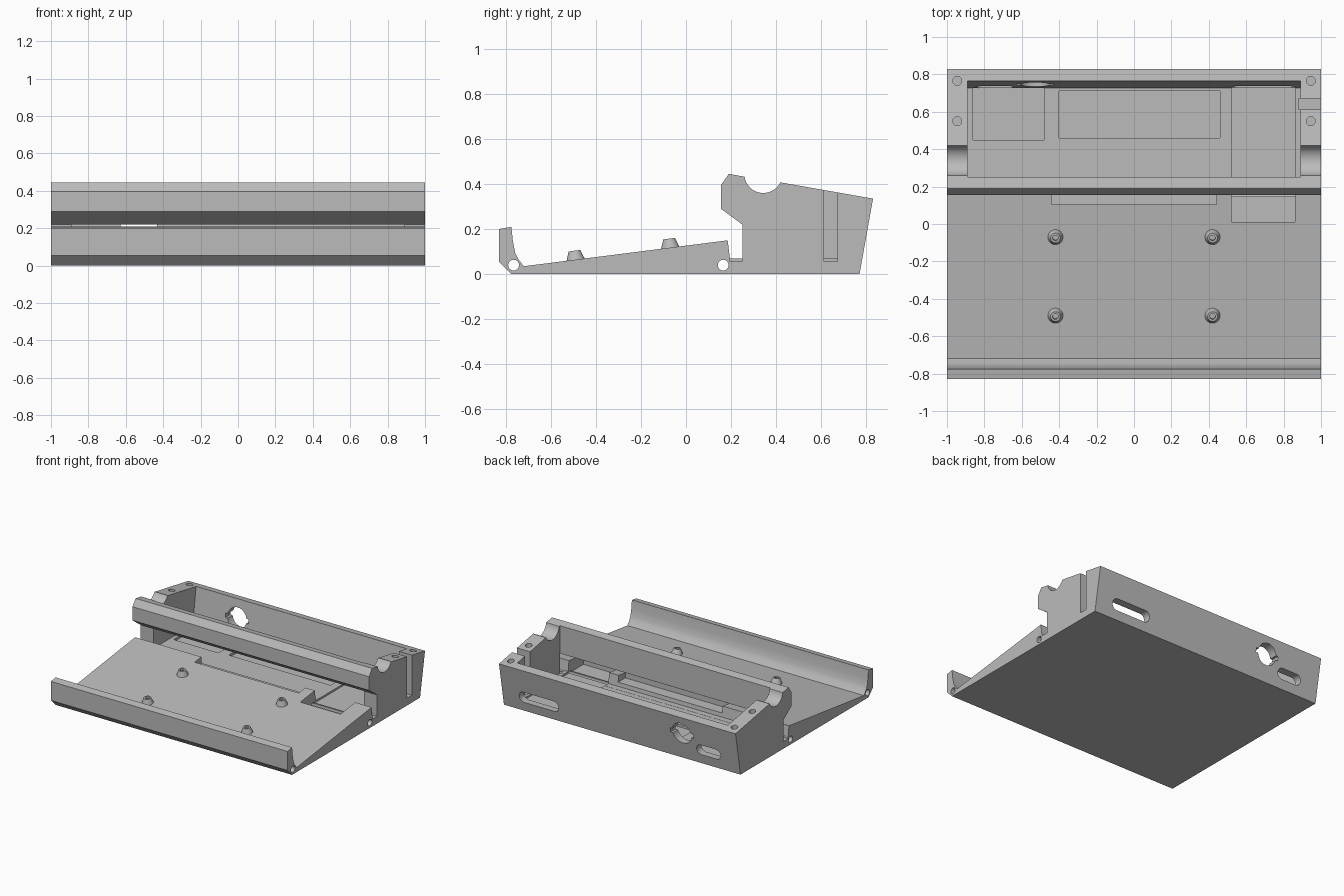
import bpy, bmesh, math
from mathutils import Matrix, Vector

cube = bpy.data.objects.get("Cube")
if cube:
    bpy.data.objects.remove(cube, do_unlink=True)

# Single flat colour
grey = bpy.data.materials.new("plain_grey")
grey.use_nodes = True
COLOUR = (0.5, 0.5, 0.5, 1)
grey.diffuse_color = COLOUR
grey.node_tree.nodes["Principled BSDF"].inputs["Base Color"].default_value = COLOUR


def add_object(name, bm):
    bmesh.ops.recalc_face_normals(bm, faces=bm.faces)
    mesh = bpy.data.meshes.new(name)
    bm.to_mesh(mesh)
    bm.free()
    mesh.materials.append(grey)
    obj = bpy.data.objects.new(name, mesh)
    bpy.context.collection.objects.link(obj)
    return obj


def prism(name, points, start, end, axis="X"):
    """Extrude a closed 2D profile along X (points are y,z) or Y (points are x,z)."""
    place = (lambda a, b: (start, a, b)) if axis == "X" else (lambda a, b: (a, start, b))
    step = (end - start, 0, 0) if axis == "X" else (0, end - start, 0)
    bm = bmesh.new()
    face = bm.faces.new([bm.verts.new(place(a, b)) for a, b in points])
    ext = bmesh.ops.extrude_face_region(bm, geom=[face])
    moved = [v for v in ext["geom"] if isinstance(v, bmesh.types.BMVert)]
    bmesh.ops.translate(bm, verts=moved, vec=step)
    return add_object(name, bm)


def box(name, x0, x1, y0, y1, z0, z1):
    return prism(name, [(y0, z0), (y1, z0), (y1, z1), (y0, z1)], x0, x1)


def arc(cx, cy, r, a0, a1, n):
    angles = [math.radians(a0 + (a1 - a0) * i / n) for i in range(n + 1)]
    return [(cx + r * math.cos(a), cy + r * math.sin(a)) for a in angles]


def circle(cx, cy, r, n=32):
    return arc(cx, cy, r, 0, 360 - 360 / n, n - 1)


def stadium(cx, cz, half, r):
    return arc(cx + half, cz, r, -90, 90, 12) + arc(cx - half, cz, r, 90, 270, 12)


def cone(name, r1, r2, depth, matrix):
    bm = bmesh.new()
    bmesh.ops.create_cone(bm, cap_ends=True, segments=32, radius1=r1, radius2=r2,
                          depth=depth, matrix=matrix)
    return add_object(name, bm)


def activate(obj):
    bpy.ops.object.select_all(action="DESELECT")
    obj.select_set(True)
    bpy.context.view_layer.objects.active = obj


def cut(target, cutter):
    cutter.hide_render = True
    mod = target.modifiers.new("cut", "BOOLEAN")
    mod.operation = "DIFFERENCE"
    mod.solver = "EXACT"
    mod.object = cutter
    activate(target)
    bpy.ops.object.modifier_apply(modifier=mod.name)
    bpy.data.objects.remove(cutter, do_unlink=True)


# Case body: one side profile swept across the full width
profile = [(-0.775, 0), (0.77, 0), (0.83, 0.335), (0.42, 0.407)]
profile += arc(0.343, 0.444, 0.084, -24, -172, 16)
profile += [(0.245, 0.435), (0.19, 0.445), (0.155, 0.395), (0.155, 0.29),
            (0.25, 0.22), (0.25, 0.07), (0.195, 0.07), (0.185, 0.15),
            (-0.72, 0.035), (-0.745, 0.068), (-0.758, 0.095), (-0.768, 0.145),
            (-0.775, 0.21), (-0.83, 0.2), (-0.83, 0.055)]
body = prism("case_body", profile, -1, 1)

# Rear compartment behind the crossbar
cut(body, prism("compartment", [(0.24, 0.069), (0.726, 0.069), (0.787, 0.5),
                                (0.25, 0.5), (0.25, 0.222), (0.24, 0.215)], -0.89, 0.89))

# Floor pockets and recesses in the sloping deck
cut(body, box("left_channel", 0.52, 0.86, 0.01, 0.73, 0.055, 0.2))
cut(body, box("right_pocket", -0.86, -0.48, 0.45, 0.727, 0.05, 0.2))
cut(body, box("centre_pocket", -0.4, 0.46, 0.46, 0.71, 0.05, 0.2))
cut(body, box("deck_recess", -0.44, 0.44, 0.105, 0.21, 0.1, 0.2))

# Cable notch in the left end wall, and deeper slot ends under the crossbar
cut(body, box("cable_notch", 0.88, 1.02, 0.612, 0.672, 0.056, 0.5))
for side in (-1, 1):
    x0, x1 = sorted((side * 0.891, side * 1.02))
    cut(body, box("slot_end", x0, x1, 0.196, 0.249, 0.055, 0.12))

# Rod holes running the whole width
for y in (-0.765, 0.165):
    cut(body, prism("rod_hole", circle(y, 0.04, 0.024), -1.1, 1.1))

# Screw holes in the end walls
for x in (-0.945, 0.945):
    for y in (0.55, 0.765):
        cut(body, cone("screw_hole", 0.024, 0.024, 0.3, Matrix.Translation((x, y, 0.4))))

# Openings in the back wall
cut(body, prism("long_opening", stadium(0.69, 0.112, 0.125, 0.042), 0.7, 0.95, "Y"))
cut(body, prism("short_opening", stadium(-0.745, 0.112, 0.062, 0.04), 0.7, 0.95, "Y"))
cut(body, prism("round_opening", circle(-0.53, 0.205, 0.08), 0.7, 0.95, "Y"))
cut(body, box("keyway", -0.627, -0.433, 0.7, 0.95, 0.188, 0.222))

# Mounting pegs standing square to the sloping deck
slope = math.atan2(0.115, 0.905)
tilt = Matrix.Rotation(slope, 4, "X")
up = tilt @ Vector((0, 0, 1))
pegs = []
for x in (-0.42, 0.42):
    for y in (-0.49, -0.07):
        foot = Vector((x, y, 0.035 + (y + 0.72) * math.tan(slope)))
        peg = cone("mounting_peg", 0.042, 0.026, 0.044,
                   Matrix.Translation(foot + up * 0.018) @ tilt)
        cut(peg, cone("peg_bore", 0.015, 0.015, 0.06,
                      Matrix.Translation(foot + up * 0.036) @ tilt))
        pegs.append(peg)

for obj in [body] + pegs:
    activate(obj)
    bpy.ops.object.shade_smooth_by_angle(angle=math.radians(28))
